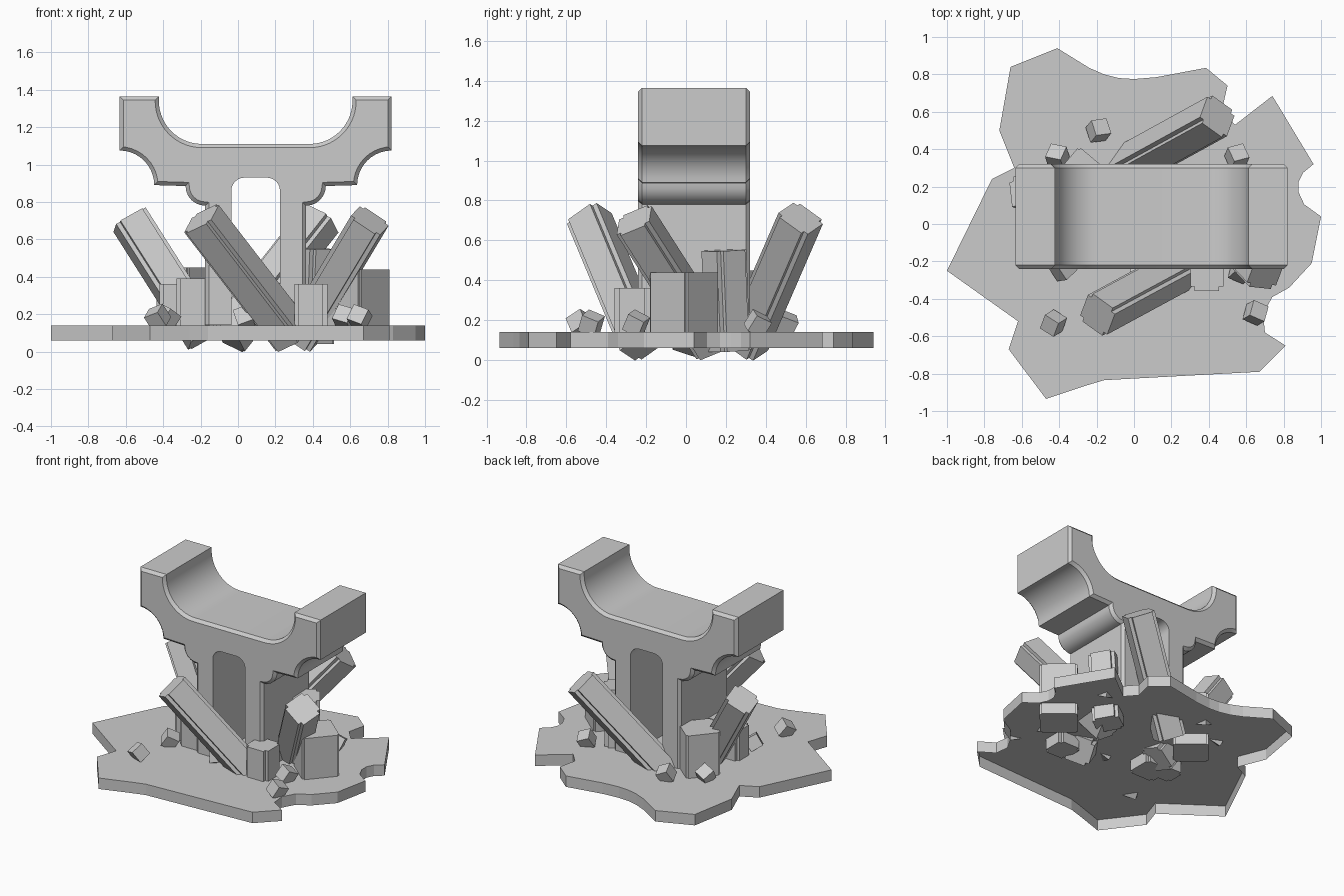
import bpy, bmesh, random
from math import sin, cos, radians, tau
from mathutils import Vector, Euler

if "Cube" in bpy.data.objects:
    bpy.data.objects.remove(bpy.data.objects["Cube"])

random.seed(4)


def finish(bm, name):
    mesh = bpy.data.meshes.new(name)
    bm.to_mesh(mesh)
    bm.free()
    obj = bpy.data.objects.new(name, mesh)
    bpy.context.collection.objects.link(obj)
    return obj


def prism(points, offset):
    """Closed polygon extruded along a vector."""
    bm = bmesh.new()
    face = bm.faces.new([bm.verts.new(p) for p in points])
    ext = bmesh.ops.extrude_face_region(bm, geom=[face], use_keep_orig=True)
    moved = [v for v in ext["geom"] if isinstance(v, bmesh.types.BMVert)]
    bmesh.ops.translate(bm, verts=moved, vec=offset)
    bmesh.ops.recalc_face_normals(bm, faces=bm.faces)
    return bm


def arc(cx, cz, r, a0, a1, n):
    return [(cx + r * cos(radians(a0 + (a1 - a0) * i / n)),
             cz + r * sin(radians(a0 + (a1 - a0) * i / n))) for i in range(n + 1)]


# Broken ground slab, hollow underneath (no bottom face)
outline = [(-.66, .84), (-.41, .94), (-.24, .835), (-.16, .80), (-.08, .78), (0, .775),
           (.12, .785), (.385, .835), (.50, .74), (.47, .61), (.54, .53), (.74, .685),
           (.96, .32), (.905, .275), (.88, .225), (.88, .17), (.91, .105), (1.0, .04),
           (.95, -.21), (.83, -.34), (.74, -.39), (.69, -.48), (.70, -.58), (.81, -.65),
           (.67, -.79), (-.16, -.835), (-.26, -.865), (-.47, -.935), (-.67, -.67),
           (-.62, -.52), (-1.0, -.25), (-.76, .24), (-.64, .30), (-.72, .50)]
bm = prism([(x, y, .06) for x, y in outline], (0, 0, .08))
bottom = [f for f in bm.faces if all(v.co.z < .07 for v in f.verts)]
bmesh.ops.delete(bm, geom=bottom, context='FACES_ONLY')
finish(bm, "ground_slab")

# Stone cradle: half profile mirrored about its own centre line, slot open at the foot
half = (arc(.06, .86, .07, 90, 0, 6) + [(.13, .141), (.27, .141)]
        + arc(.27, .885, .105, -90, 0, 6)
        + arc(.7275, .89, .185, 180, 90, 10)
        + [(.7275, 1.365), (.5175, 1.365)]
        + arc(.2875, 1.34, .23, 0, -90, 14))
profile = half + [(-u, z) for u, z in reversed(half)]
CX = .0945
bm = prism([(CX + u, -.24, z) for u, z in profile], (0, .56, 0))


def is_rim(e):
    a, b = e.verts
    m = (a.co + b.co) / 2
    in_slot = abs(m.x - CX) < .135 and m.z < .94
    return abs(a.co.y - b.co.y) < .01 and not in_slot and m.z > .15


bmesh.ops.bevel(bm, geom=[e for e in bm.edges if is_rim(e)], offset=.02,
                segments=1, affect='EDGES', clamp_overlap=False)
bmesh.ops.recalc_face_normals(bm, faces=bm.faces)
cradle = finish(bm, "stone_cradle")
bpy.context.view_layer.objects.active = cradle
cradle.select_set(True)
bpy.ops.object.shade_smooth_by_angle(angle=radians(25))


def crystal(name, bottom, top, r, twist=45, notch=.13):
    """Square shard with a small step cut out of each long edge."""
    bottom, top = Vector(bottom), Vector(top)
    axis = top - bottom
    rot = axis.to_track_quat('Z', 'Y')
    sq = [Vector((r * cos(radians(twist) + tau * i / 4),
                  r * sin(radians(twist) + tau * i / 4), 0)) for i in range(4)]
    pts = []
    for i, p in enumerate(sq):
        back, fwd = (sq[i - 1] - p) * notch, (sq[(i + 1) % 4] - p) * notch
        pts += [p + back, p + back + fwd, p + fwd]
    return finish(prism([bottom + rot @ p for p in pts], axis), name)


# Large leaning shards
crystal("leaning_crystal_front", (.295, -.22, .075), (-.195, -.485, .71), .134, -12)
crystal("leaning_crystal_back", (-.055, .30, .075), (.445, .575, .71), .134, -12)
crystal("leaning_crystal_right", (.33, .14, .075), (.705, -.26, .70), .132, -12)
crystal("leaning_crystal_left", (-.18, .02, .075), (-.58, .18, .705), .132, -12)

# Upright shards
crystal("upright_crystal_right", (.64, -.01, .06), (.64, -.01, .44), .178, 4, .05)
crystal("upright_crystal_back_left", (-.28, .25, .06), (-.28, .25, .45), .165, 5, .05)
crystal("upright_crystal_left", (-.23, -.11, .06), (-.23, -.11, .39), .141, 45, .1)
crystal("small_crystal_left", (-.345, -.07, .06), (-.345, -.07, .36), .106)
crystal("small_crystal_front", (.39, -.27, .06), (.39, -.27, .36), .125)
crystal("tilted_crystal_right", (.40, .21, .045), (.42, .19, .55), .128, 35)

# Scattered rubble cubes
for i, (x, y) in enumerate([(-.19, .50), (-.41, .36), (.55, .36), (-.43, -.53), (.65, -.475),
                            (-.38, -.24), (.035, -.27), (.57, -.25)]):
    bpy.ops.mesh.primitive_cube_add(size=.09, location=(x, y, .183))
    cube = bpy.context.object
    cube.name = f"rubble_{i + 1}"
    cube.rotation_euler = Euler([random.choice((-1, 1)) * random.uniform(.3, .6),
                                 random.choice((-1, 1)) * random.uniform(.3, .6),
                                 random.uniform(0, 1.5)])
